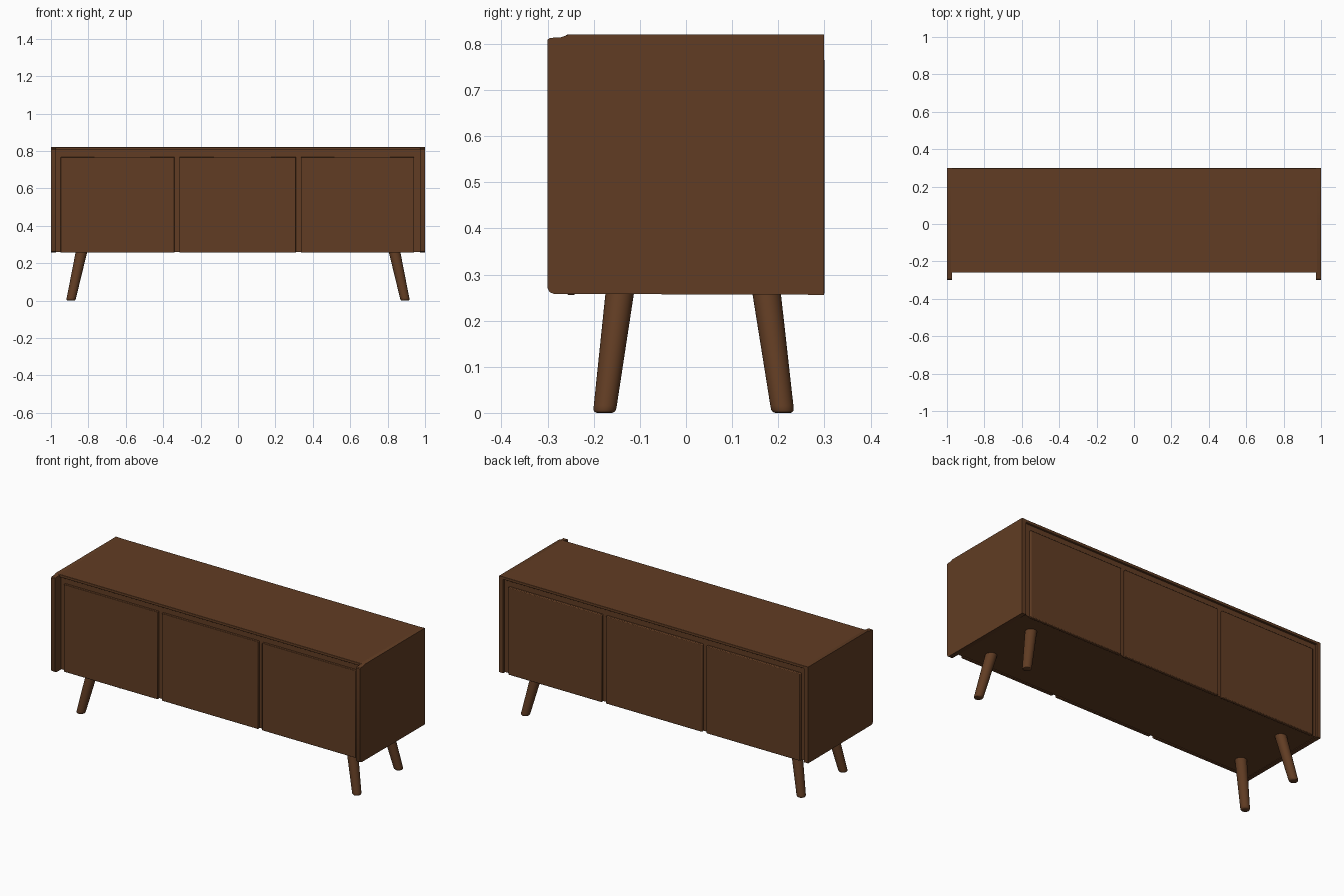
import bpy, bmesh
from mathutils import Vector

if "Cube" in bpy.data.objects:
    bpy.data.objects.remove(bpy.data.objects["Cube"])

wood = bpy.data.materials.new("walnut_brown")
wood.diffuse_color = (0.12, 0.046, 0.017, 1)
wood.use_nodes = True
wood.node_tree.nodes["Principled BSDF"].inputs["Base Color"].default_value = wood.diffuse_color


def finish(name, bm, bevel=0.0):
    bmesh.ops.recalc_face_normals(bm, faces=bm.faces)
    me = bpy.data.meshes.new(name)
    bm.to_mesh(me)
    bm.free()
    me.materials.append(wood)
    ob = bpy.data.objects.new(name, me)
    bpy.context.collection.objects.link(ob)
    if bevel:
        m = ob.modifiers.new("soft_edges", 'BEVEL')
        m.width, m.segments = bevel, 2
    bpy.context.view_layer.objects.active = ob
    ob.select_set(True)
    bpy.ops.object.shade_smooth_by_angle(angle=0.6)
    ob.select_set(False)
    return ob


def box(name, x, y, z, bevel=0.0):
    bm = bmesh.new()
    bmesh.ops.create_cube(bm, size=1)
    for v in bm.verts:
        v.co = [a + (c + 0.5) * (b - a) for c, (a, b) in zip(v.co, (x, y, z))]
    return finish(name, bm, bevel)


def side_panel(name, x0, x1):
    # side profile in y, z with the eased front corners
    prof = [(-0.3, 0.27), (-0.296, 0.262), (-0.286, 0.258), (0.299, 0.256),
            (0.299, 0.82), (-0.255, 0.82), (-0.272, 0.814), (-0.295, 0.813), (-0.3, 0.809)]
    bm = bmesh.new()
    f = bm.faces.new([bm.verts.new((x0, y, z)) for y, z in prof])
    ext = bmesh.ops.extrude_face_region(bm, geom=[f])
    bmesh.ops.translate(bm, vec=(x1 - x0, 0, 0),
                        verts=[v for v in ext['geom'] if isinstance(v, bmesh.types.BMVert)])
    return finish(name, bm)


def leg(name, top, foot, r_top=0.031, r_foot=0.0245, n=32):
    # horizontal rings sheared along the leg axis, rounded at the foot
    top, foot = Vector(top), Vector(foot)
    rings = [(0, r_foot - 0.008), (0.008, r_foot - 0.003), (0.025, r_foot),
             (0.06, r_foot + 0.0005), (1, r_top)]
    bm = bmesh.new()
    prev = None
    for t, r in rings:
        ret = bmesh.ops.create_circle(bm, segments=n, radius=r, cap_ends=(t in (0, 1)))
        c = foot.lerp(top, t)
        for v in ret['verts']:
            v.co += c
        ring = ret['verts']
        if prev:
            for i in range(n):
                j = (i + 1) % n
                bm.faces.new((prev[i], prev[j], ring[j], ring[i]))
        prev = ring
    return finish(name, bm)


# Carcass: inner body, top board and side panels
box("cabinet_body", (-0.98, 0.98), (-0.245, 0.287), (0.26, 0.81))
box("top_board", (-0.98, 0.98), (-0.26, 0.299), (0.804, 0.82), 0.002)
side_panel("left_side_panel", -1, -0.974)
side_panel("right_side_panel", 0.974, 1)

# Three front doors and three matching back panels
for i, (a, b) in enumerate([(-0.948, -0.34), (-0.314, 0.31), (0.336, 0.942)]):
    box(f"front_door_{i + 1}", (a, b), (-0.258, -0.24), (0.256, 0.768), 0.003)
    box(f"back_panel_{i + 1}", (a, b), (0.28, 0.3), (0.256, 0.768), 0.004)

# Splayed tapered legs
for s, side in ((-1, "left"), (1, "right")):
    leg(f"front_{side}_leg", (s * 0.836, -0.143, 0.265), (s * 0.894, -0.177, 0))
    leg(f"back_{side}_leg", (s * 0.836, 0.174, 0.265), (s * 0.894, 0.21, 0))
